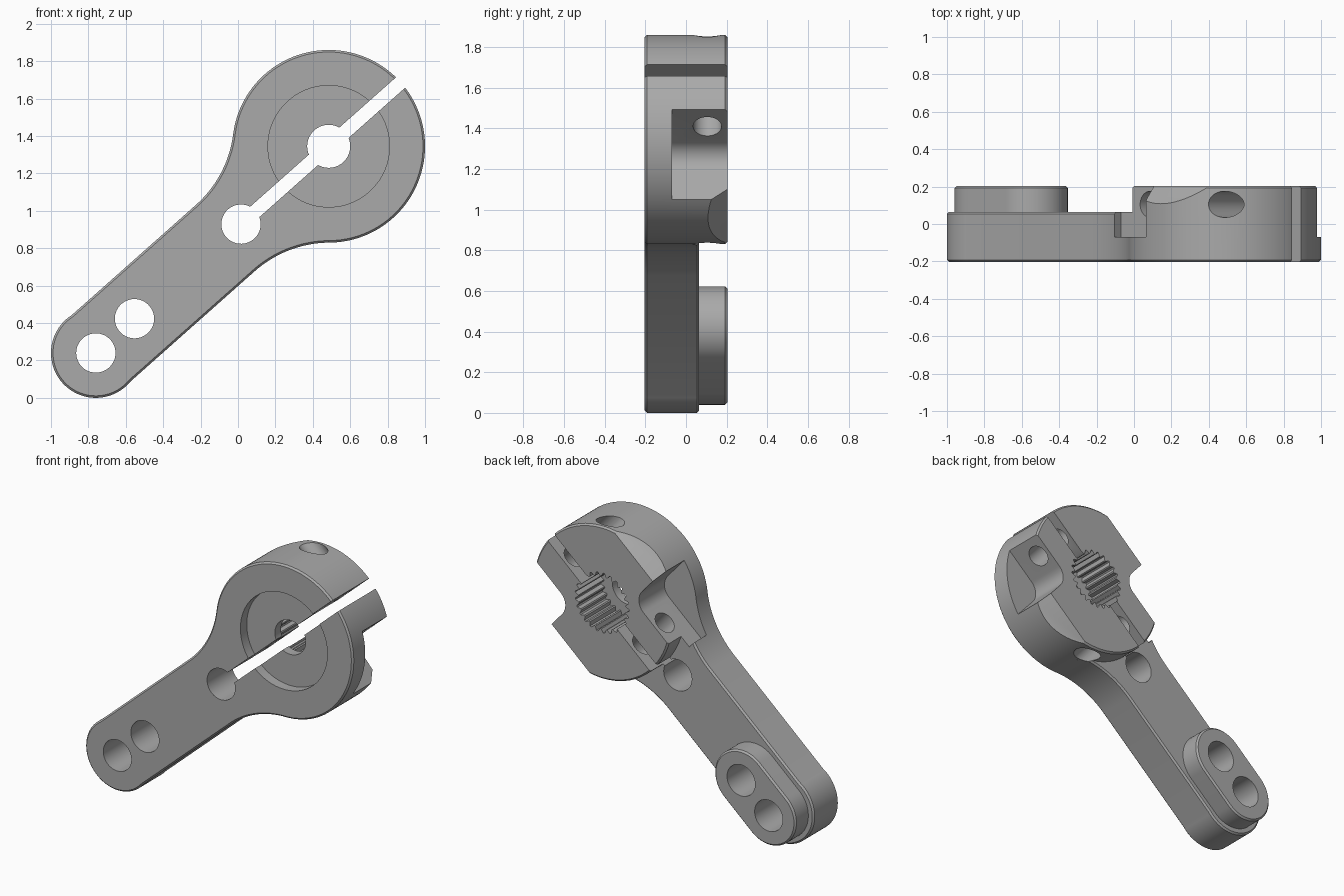
import bpy, bmesh, math
from mathutils import Matrix, Vector

cube = bpy.data.objects.get("Cube")
if cube:
    bpy.data.objects.remove(cube, do_unlink=True)

# Main dimensions, in a frame centred on the clamp head:
# u runs from arm tip to head, v across the arm, y is depth
HEAD = Vector((0.485, 0, 1.345))
TIP = Vector((-0.76, 0, 0.24))
U = (HEAD - TIP).normalized()
V = Vector((-U.z, 0, U.x))
LENGTH = (HEAD - TIP).length
FRONT, ARM_BACK, BACK = -0.203, 0.065, 0.203
HEAD_R, TIP_R, PAD_R, HOLE_R = 0.515, 0.24, 0.2, 0.105
SLOT = 0.037
PITCH = 0.276

FRAME = Matrix.Identity(4)
for i, axis in enumerate((U, V, Vector((0, -1, 0)), HEAD)):
    for r in range(3):
        FRAME[r][i] = axis[r]

metal = bpy.data.materials.new("grey metal")
metal.use_nodes = True
GREY = (0.4, 0.4, 0.4, 1)
metal.diffuse_color = GREY
metal.node_tree.nodes["Principled BSDF"].inputs["Base Color"].default_value = GREY


def arc(u, v, r, a0, a1, n):
    """Points of an arc in degrees, both ends included."""
    angles = [math.radians(a0 + (a1 - a0) * i / n) for i in range(n + 1)]
    return [(u + r * math.cos(a), v + r * math.sin(a)) for a in angles]


def circle(u, v, r, n=64):
    return arc(u, v, r, 0, 360, n)[:-1]


def prism(name, outline, y0, y1, bevel=0.0):
    """Extrude a u-v outline from y0 to y1, with chamfered rims."""
    bm = bmesh.new()
    face = bm.faces.new([bm.verts.new((u, v, -y1)) for u, v in outline])
    ext = bmesh.ops.extrude_face_region(bm, geom=[face])
    top = [e for e in ext["geom"] if isinstance(e, bmesh.types.BMVert)]
    bmesh.ops.translate(bm, verts=top, vec=(0, 0, y1 - y0))
    if bevel:
        rims = [e for e in bm.edges if abs(e.verts[0].co.z - e.verts[1].co.z) < 1e-6]
        bmesh.ops.bevel(bm, geom=rims, offset=bevel, segments=1, affect='EDGES')
    bmesh.ops.recalc_face_normals(bm, faces=bm.faces)
    bm.transform(FRAME)
    return make_object(name, bm)


def make_object(name, bm):
    mesh = bpy.data.meshes.new(name)
    bm.to_mesh(mesh)
    bm.free()
    mesh.materials.append(metal)
    ob = bpy.data.objects.new(name, mesh)
    bpy.context.collection.objects.link(ob)
    return ob


def combine(target, tool, operation):
    """Apply one boolean and remove the tool."""
    tool.hide_render = True
    mod = target.modifiers.new(operation.lower(), 'BOOLEAN')
    mod.object, mod.operation, mod.solver = tool, operation, 'EXACT'
    deps = bpy.context.evaluated_depsgraph_get()
    mesh = bpy.data.meshes.new_from_object(target.evaluated_get(deps))
    target.modifiers.clear()
    target.data = mesh
    bpy.data.objects.remove(tool, do_unlink=True)


def cut(target, outline, y0, y1):
    combine(target, prism("cutter", outline, y0, y1), 'DIFFERENCE')


# Clamp head
body = prism("servo_arm", circle(0, 0, HEAD_R, 128), FRONT, BACK, 0.011)

# Arm with rounded tip and concave fillets flowing into the head
half = TIP_R - 0.003
neck_u = -0.74
neck_r = (neck_u ** 2 + half ** 2 - HEAD_R ** 2) / (2 * (HEAD_R - half))
neck_v = half + neck_r
end = math.degrees(math.atan2(-neck_v, -neck_u))
upper = arc(neck_u, neck_v, neck_r, -90, end, 24)
lower = [(u, -v) for u, v in reversed(upper)]
arm_outline = upper + [(-0.2, 0.3), (-0.2, -0.3)] + lower
arm_outline += arc(-LENGTH, 0, TIP_R, 279, 81, 48)[::1]
combine(body, prism("arm", arm_outline, FRONT, ARM_BACK, 0.011), 'UNION')

# Raised pad around the two tip holes
pad = arc(-LENGTH, 0, PAD_R, 90, 270, 40) + arc(PITCH - LENGTH, 0, PAD_R, -90, 90, 40)
combine(body, prism("pad", pad, ARM_BACK - 0.05, BACK, 0.011), 'UNION')

# Screw pockets with a rounded inner corner, one on each side of the head
pocket = arc(0.22, -0.317, 0.1, 180, 90, 12) + [(0.55, -0.217), (0.55, -0.7), (0.12, -0.7)]
for s in (1, -1):
    cut(body, [(s * u, s * v) for u, v in pocket], -0.07, 0.4)

# Sloped flats on the back of the head
for s in (1, -1):
    bm = bmesh.new()
    section = [(0.434, BACK), (0.534, BACK - 0.117), (0.7, BACK - 0.117),
               (0.7, 0.3), (0.351, 0.3)]
    face = bm.faces.new([bm.verts.new((-0.45, s * v, -y)) for v, y in section])
    ext = bmesh.ops.extrude_face_region(bm, geom=[face])
    moved = [e for e in ext["geom"] if isinstance(e, bmesh.types.BMVert)]
    bmesh.ops.translate(bm, verts=moved, vec=(0.9, 0, 0))
    bmesh.ops.recalc_face_normals(bm, faces=bm.faces)
    bm.transform(FRAME)
    combine(body, make_object("slope_cutter", bm), 'DIFFERENCE')

# Front recess, centre hole and toothed bore
cut(body, circle(0, 0, 0.325, 96), -0.4, -0.135)
cut(body, circle(0, 0, 0.115), -0.3, 0.3)
TEETH = 25
spline = []
for i in range(TEETH):
    for part, r in ((0, 0.178), (0.2, 0.178), (0.5, 0.202), (0.7, 0.202)):
        a = math.tau * (i + part) / TEETH
        spline.append((r * math.cos(a), r * math.sin(a)))
cut(body, spline, -0.07, 0.4)

# Clamping slot and round holes through the arm
relief_u = -0.627
cut(body, [(relief_u, -SLOT), (0.7, -SLOT), (0.7, SLOT), (relief_u, SLOT)], -0.4, 0.4)
for u in (-LENGTH, PITCH - LENGTH, relief_u):
    cut(body, circle(u, 0, HOLE_R), -0.4, 0.4)

# Screw holes running across the slot
for s in (1, -1):
    bm = bmesh.new()
    bmesh.ops.create_cone(bm, cap_ends=True, segments=48, radius1=0.07, radius2=0.07, depth=1.3)
    bm.transform(FRAME @ Matrix.Translation((s * 0.342, 0, -0.105))
                 @ Matrix.Rotation(math.pi / 2, 4, 'X'))
    combine(body, make_object("screw_cutter", bm), 'DIFFERENCE')

# Smooth curved walls, crisp edges
bpy.ops.object.select_all(action='DESELECT')
body.select_set(True)
bpy.context.view_layer.objects.active = body
bpy.ops.object.shade_smooth_by_angle(angle=math.radians(25))
